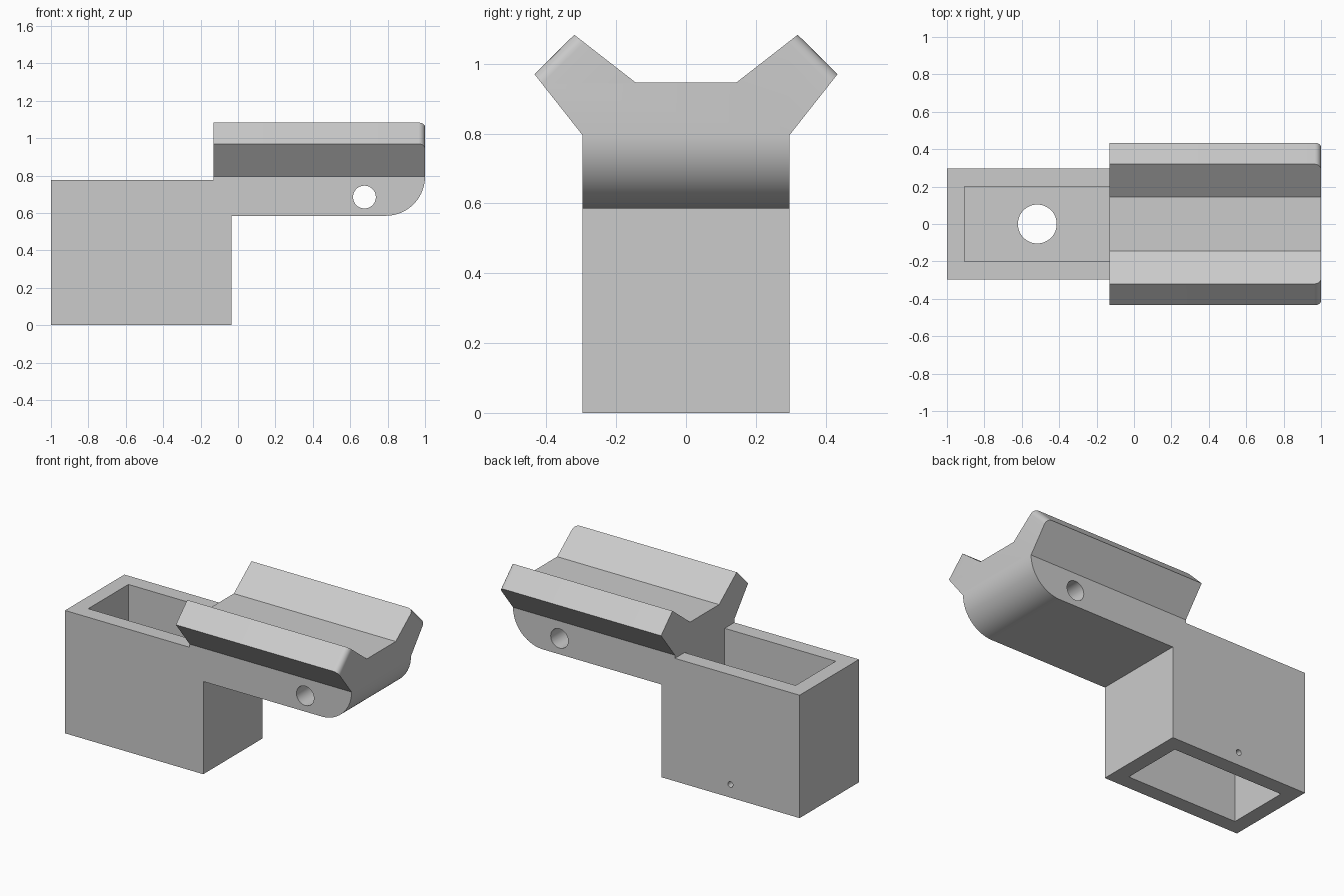
import bpy, bmesh, math
from mathutils import Vector

if "Cube" in bpy.data.objects:
    bpy.data.objects.remove(bpy.data.objects["Cube"])


def prism(name, pts, axis, lo, hi):
    """Extrude a 2D outline along one axis (0=x, 1=y, 2=z)."""
    bm = bmesh.new()
    def place(p, d):
        c = list(p)
        c.insert(axis, d)
        return Vector(c)
    face = bm.faces.new([bm.verts.new(place(p, lo)) for p in pts])
    ext = bmesh.ops.extrude_face_region(bm, geom=[face])
    move = Vector((0, 0, 0))
    move[axis] = hi - lo
    bmesh.ops.translate(bm, vec=move, verts=[v for v in ext["geom"] if isinstance(v, bmesh.types.BMVert)])
    bmesh.ops.recalc_face_normals(bm, faces=bm.faces)
    me = bpy.data.meshes.new(name)
    bm.to_mesh(me)
    bm.free()
    ob = bpy.data.objects.new(name, me)
    bpy.context.collection.objects.link(ob)
    return ob


def circle(a, b, r, n):
    return [(a + r * math.cos(2 * math.pi * i / n), b + r * math.sin(2 * math.pi * i / n)) for i in range(n)]


def rect(a0, a1, b0, b1):
    return [(a0, b0), (a1, b0), (a1, b1), (a0, b1)]


def boolean(ob, tool, op):
    mod = ob.modifiers.new("cut", 'BOOLEAN')
    mod.object, mod.operation, mod.solver = tool, op, 'EXACT'
    bpy.ops.object.select_all(action='DESELECT')
    bpy.context.view_layer.objects.active = ob
    ob.select_set(True)
    bpy.ops.object.modifier_apply(modifier=mod.name)
    bpy.data.objects.remove(tool)


# Side outline: socket block, arm with rounded nose, rail height
R, CX, CZ = 0.21, 0.79, 0.795
nose = [(CX + R * math.sin(t), CZ - R * math.cos(t)) for t in [math.pi / 2 * i / 20 for i in range(21)]]
side = [(-1, 0), (-0.035, 0), (-0.035, 0.585)] + nose + [(1, 1.2), (-0.13, 1.2), (-0.13, 0.775), (-1, 0.775)]
bracket = prism("rail_bracket", side, 1, -0.6, 0.6)

# Cross-section: straight body with two angled rail wings
half = [(0.296, -0.1), (0.296, 0.795), (0.434, 0.97), (0.32, 1.083), (0.144, 0.946)]
section = half + [(-y, z) for y, z in reversed(half)]
boolean(bracket, prism("section_tool", section, 0, -1.2, 1.2), 'INTERSECT')

# Round the front ends of the wing tips
bm = bmesh.new()
bm.from_mesh(bracket.data)
bmesh.ops.remove_doubles(bm, verts=bm.verts, dist=1e-4)
tips = [e for e in bm.edges if all(v.co.x > 0.999 and v.co.z > 0.96 and abs(v.co.y) > 0.31 for v in e.verts)]
bmesh.ops.bevel(bm, geom=tips, offset=0.035, segments=6, profile=0.5, affect='EDGES')
bm.to_mesh(bracket.data)
bm.free()

# Upper and lower pockets, divider hole, cross pin hole, small back screw hole
cutters = [
    prism("upper_pocket", rect(-0.905, -0.13, -0.2, 0.2), 2, 0.46, 0.9),
    prism("lower_pocket", rect(-0.905, -0.13, -0.2, 0.2), 2, -0.1, 0.36),
    prism("divider_hole", circle(-0.517, 0, 0.104, 48), 2, 0.3, 0.5),
    prism("pin_hole", circle(0.676, 0.685, 0.061, 40), 1, -0.6, 0.6),
    prism("screw_hole", circle(-0.517, 0.083, 0.018, 24), 1, 0.1, 0.6),
]
for c in cutters:
    boolean(bracket, c, 'DIFFERENCE')

# Single grey colour, smooth only on the curved faces
mat = bpy.data.materials.new("light grey")
mat.diffuse_color = (0.6, 0.6, 0.6, 1)
mat.use_nodes = True
mat.node_tree.nodes["Principled BSDF"].inputs["Base Color"].default_value = mat.diffuse_color
bracket.data.materials.clear()
bracket.data.materials.append(mat)
bpy.ops.object.select_all(action='DESELECT')
bracket.select_set(True)
bpy.context.view_layer.objects.active = bracket
bpy.ops.object.shade_smooth_by_angle(angle=math.radians(25))
